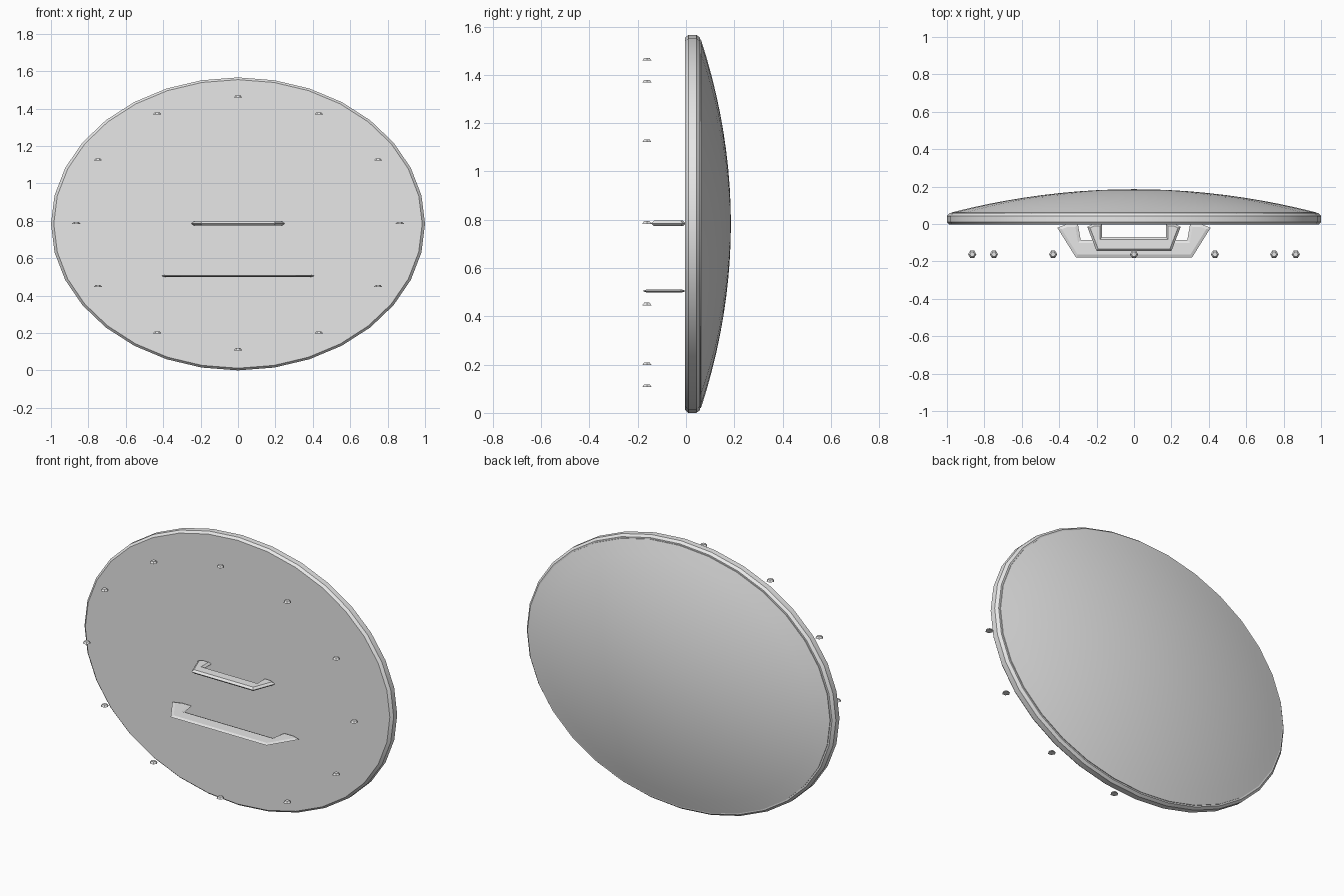
import bpy
import bmesh
import math

cube = bpy.data.objects.get("Cube")
if cube:
    bpy.data.objects.remove(cube, do_unlink=True)

CENTRE_Z = 0.783
SQUASH = 0.783          # height / width of the oval
SIDES = 32

steel = bpy.data.materials.new("plain_grey")
steel.use_nodes = True
steel.diffuse_color = (0.8, 0.8, 0.8, 1)
steel.node_tree.nodes["Principled BSDF"].inputs["Base Color"].default_value = (0.8, 0.8, 0.8, 1)


def finish(name, bm, location, smooth_angle=None):
    """Turn a bmesh into a named, coloured object."""
    mesh = bpy.data.meshes.new(name)
    bm.to_mesh(mesh)
    bm.free()
    mesh.materials.append(steel)
    obj = bpy.data.objects.new(name, mesh)
    obj.location = location
    bpy.context.collection.objects.link(obj)
    if smooth_angle:
        bpy.ops.object.select_all(action='DESELECT')
        obj.select_set(True)
        bpy.context.view_layer.objects.active = obj
        bpy.ops.object.shade_smooth_by_angle(angle=math.radians(smooth_angle))
    return obj


def oval_lathe(name, profile, smooth_angle):
    """Sweep (radius, y) points round the y axis into an oval."""
    bm = bmesh.new()
    rings = []
    for r, y in profile:
        if r == 0:
            rings.append([bm.verts.new((0, y, 0))] * SIDES)
            continue
        ring = []
        for i in range(SIDES):
            a = math.tau * i / SIDES
            ring.append(bm.verts.new((r * math.cos(a), y, r * SQUASH * math.sin(a))))
        rings.append(ring)
    for low, high in zip(rings, rings[1:]):
        for i in range(SIDES):
            j = (i + 1) % SIDES
            corners = dict.fromkeys((low[i], low[j], high[j], high[i]))
            bm.faces.new(list(corners))
    bmesh.ops.recalc_face_normals(bm, faces=bm.faces)
    return finish(name, bm, (0, 0, CENTRE_Z), smooth_angle)


def handle(name, half_outline, z, half_thickness, chamfer):
    """Flat bracket with knife-like edges, from the outline of its +x half."""
    outline = half_outline + [(-x, y) for x, y in reversed(half_outline)]
    bm = bmesh.new()
    face = bm.faces.new([bm.verts.new((x, y, 0)) for x, y in outline])
    face.normal_update()
    if face.normal.z < 0:
        face.normal_flip()
    bmesh.ops.inset_region(bm, faces=[face], thickness=chamfer,
                           depth=half_thickness, use_boundary=True,
                           use_even_offset=True)
    obj = finish(name, bm, (0, 0, z))
    mirror = obj.modifiers.new("both_faces", 'MIRROR')
    mirror.use_axis = (False, False, True)
    return obj


# Oval body: flat front, bevelled rim, shallow domed back
body = [(0, -0.004), (0.985, -0.004), (1, 0.01), (1, 0.043), (0.985, 0.058), (0.975, 0.058)]
DOME_STEPS = 10
for k in range(DOME_STEPS + 1):
    r = 0.975 * (1 - k / DOME_STEPS)
    body.append((r, 0.062 + 0.124 * (1 - (r / 0.975) ** 2)))
oval_lathe("shield_body", body, 25)

# Two brackets on the front
handle("upper_handle",
       [(0.17, -0.07), (0.17, 0.0), (0.22, 0.0), (0.25, -0.015), (0.2, -0.145)],
       0.785, 0.011, 0.012)
handle("lower_handle",
       [(0.285, -0.085), (0.3, 0.0), (0.36, 0.0), (0.41, -0.02), (0.31, -0.18)],
       0.505, 0.006, 0.016)

# Ring of small six-sided domed studs standing in front of the body
for n in range(12):
    a = math.tau * n / 12
    bm = bmesh.new()
    bmesh.ops.create_cone(bm, cap_ends=True, segments=6, radius1=0.022,
                          radius2=0.013, depth=0.011)
    # Corners point sideways
    for v in bm.verts:
        v.co.x, v.co.y = v.co.y, -v.co.x
    finish(f"stud_{n + 1}", bm,
           (0.865 * math.cos(a), -0.162, CENTRE_Z + 0.006 + 0.676 * math.sin(a)))
